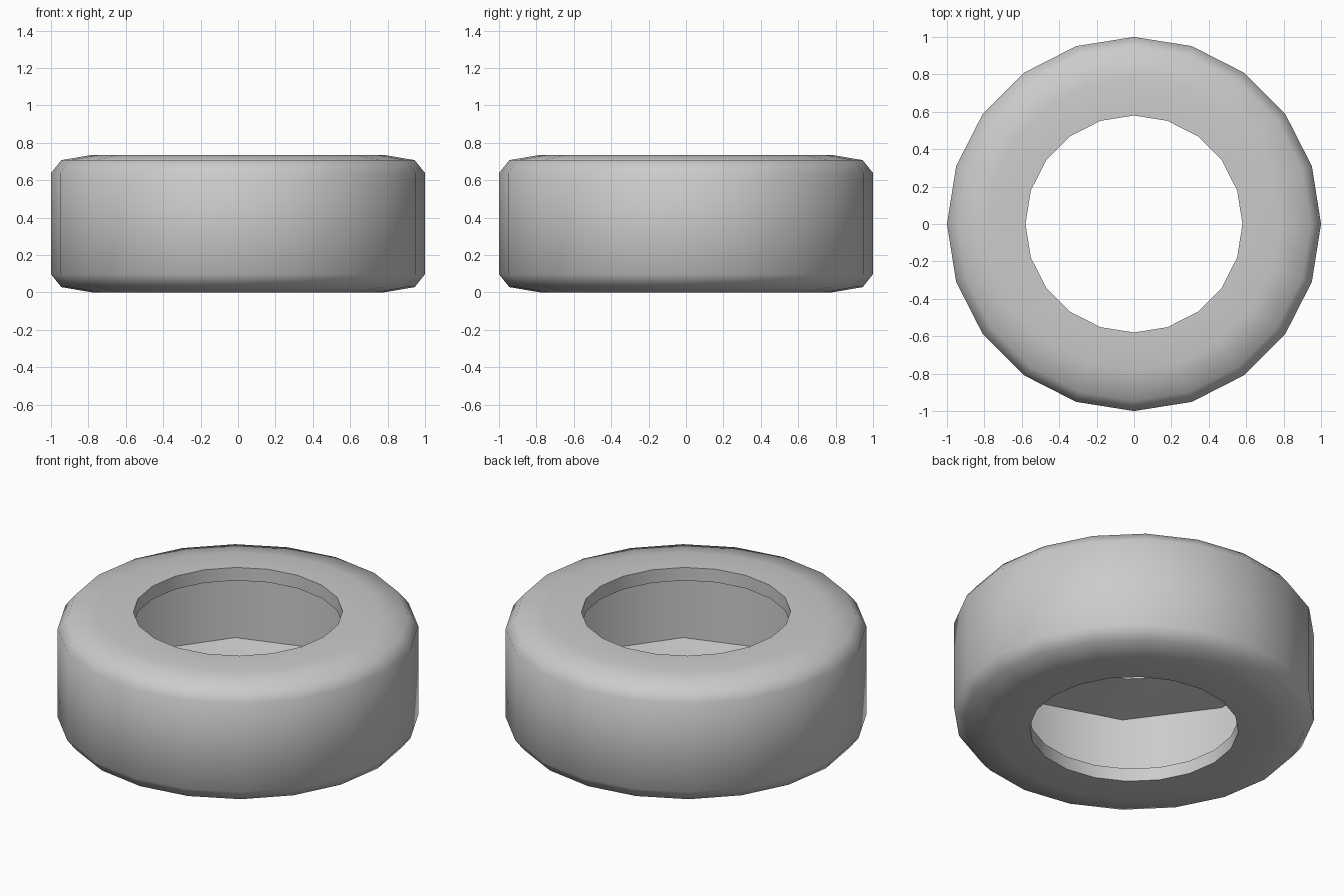
import bpy, bmesh, math

if "Cube" in bpy.data.objects:
    bpy.data.objects.remove(bpy.data.objects["Cube"])

SIDES = 20
bm = bmesh.new()

def ring(r, z, n=SIDES, start=0.0):
    return [bm.verts.new((r * math.cos(start + 2 * math.pi * i / n),
                          r * math.sin(start + 2 * math.pi * i / n), z))
            for i in range(n)]

def bridge(a, b):
    for i in range(len(a)):
        j = (i + 1) % len(a)
        bm.faces.new((a[i], a[j], b[j], b[i]))

def bridge_coarse(fine, coarse):
    # 20-sided lip to 10-sided cavity; coarse vertex k lines up with fine 2k+1
    n, m = len(fine), len(coarse)
    for k in range(m):
        f = 2 * k + 1
        c, d = coarse[k], coarse[(k + 1) % m]
        bm.faces.new((fine[f], fine[(f + 1) % n], c))
        bm.faces.new((fine[(f + 1) % n], d, c))
        bm.faces.new((fine[(f + 1) % n], fine[(f + 2) % n], d))

# Outer skin, from the lower lip's inner edge round to the upper one
outer = [(0.58, 0.08), (0.58, 0.0), (0.78, 0.0), (0.945, 0.028), (1.0, 0.097),
         (1.0, 0.638), (0.945, 0.707), (0.78, 0.735), (0.58, 0.735), (0.58, 0.655)]
rings = [ring(r, z) for r, z in outer]
for a, b in zip(rings, rings[1:]):
    bridge(a, b)

# Hollow inside, with half as many sides
step = 2 * math.pi / SIDES
low = ring(0.92, 0.147, SIDES // 2, step)
high = ring(0.92, 0.588, SIDES // 2, step)
bridge(low, high)
bridge_coarse(rings[0], low)
bridge_coarse(rings[-1], high)
bmesh.ops.recalc_face_normals(bm, faces=bm.faces[:])

mesh = bpy.data.meshes.new("tyre")
bm.to_mesh(mesh)
bm.free()
tyre = bpy.data.objects.new("tyre", mesh)
bpy.context.collection.objects.link(tyre)

# Smooth rubber with crisp lips
bpy.context.view_layer.objects.active = tyre
tyre.select_set(True)
bpy.ops.object.shade_smooth_by_angle(angle=math.radians(55))
